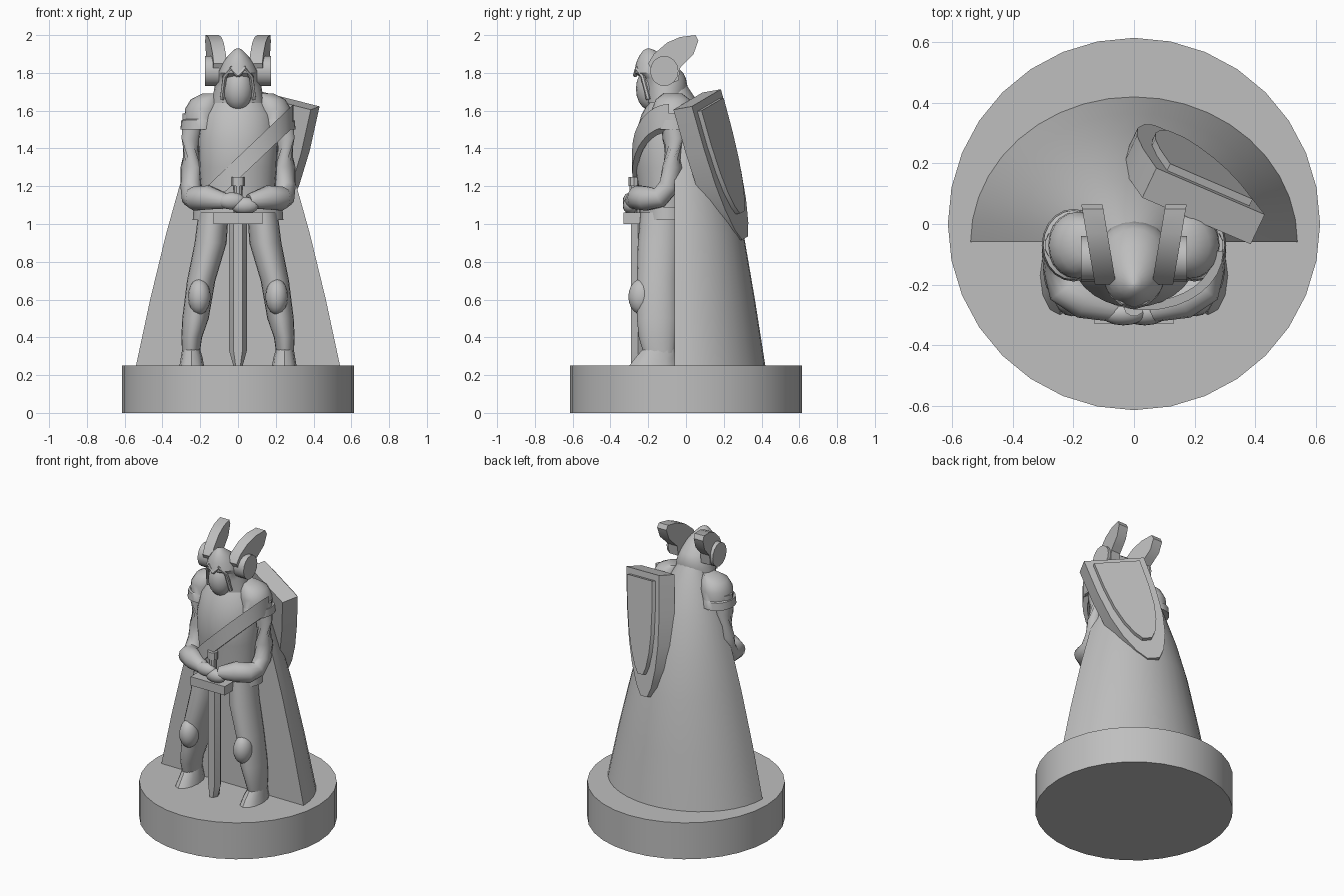
import bpy, bmesh, math
from mathutils import Vector

if "Cube" in bpy.data.objects:
    bpy.data.objects.remove(bpy.data.objects["Cube"])

stone = bpy.data.materials.new("plain_grey")
stone.use_nodes = True
grey = (0.52, 0.52, 0.52, 1)
stone.diffuse_color = grey
stone.node_tree.nodes["Principled BSDF"].inputs["Base Color"].default_value = grey


def finish(name, bm, angle=35):
    bmesh.ops.recalc_face_normals(bm, faces=bm.faces)
    mesh = bpy.data.meshes.new(name)
    bm.to_mesh(mesh)
    bm.free()
    mesh.materials.append(stone)
    ob = bpy.data.objects.new(name, mesh)
    bpy.context.collection.objects.link(ob)
    bpy.ops.object.select_all(action='DESELECT')
    ob.select_set(True)
    bpy.context.view_layer.objects.active = ob
    bpy.ops.object.shade_smooth_by_angle(angle=math.radians(angle))
    return ob


def skin(name, rings, angle=35):
    """Closed solid through rings of points, capped at both ends."""
    bm = bmesh.new()
    loops = [[bm.verts.new(p) for p in ring] for ring in rings]
    n = len(loops[0])
    for a, b in zip(loops, loops[1:]):
        for i in range(n):
            j = (i + 1) % n
            bm.faces.new((a[i], a[j], b[j], b[i]))
    bm.faces.new(loops[0])
    bm.faces.new(loops[-1])
    return finish(name, bm, angle)


def loft(name, sections, side=1, n=20):
    """Stacked ellipses, each given as cx, cy, z, rx, ry."""
    turn = [math.tau * i / n for i in range(n)]
    return skin(name, [[(side * (cx + rx * math.cos(t)), cy + ry * math.sin(t), z) for t in turn]
                       for cx, cy, z, rx, ry in sections])


def tube(name, path, side=1, n=14):
    """Round limb along points, each given as x, y, z, radius."""
    pts = [Vector(p[:3]) for p in path]
    rings = []
    for i, p in enumerate(pts):
        d = pts[min(i + 1, len(pts) - 1)] - pts[max(i - 1, 0)]
        q = d.to_track_quat('Z', 'Y')
        ring = []
        for k in range(n):
            t = math.tau * k / n
            v = p + q @ Vector((math.cos(t), math.sin(t), 0)) * path[i][3]
            ring.append((side * v.x, v.y, v.z))
        rings.append(ring)
    return skin(name, rings, 50)


def ball(name, centre, radii):
    bm = bmesh.new()
    bmesh.ops.create_uvsphere(bm, u_segments=16, v_segments=10, radius=1)
    bmesh.ops.scale(bm, vec=radii, verts=bm.verts)
    bmesh.ops.translate(bm, vec=centre, verts=bm.verts)
    return finish(name, bm)


def box(name, low, high):
    (x, y, z), (X, Y, Z) = low, high
    return skin(name, [[(x, y, h), (X, y, h), (X, Y, h), (x, Y, h)] for h in (z, Z)])


def slab(name, outline, offset):
    """Flat outline pushed along an offset."""
    return skin(name, [outline, [Vector(p) + Vector(offset) for p in outline]])


# Round plinth
loft("base", [(0, 0, 0, 0.615, 0.615), (0, 0, 0.25, 0.615, 0.615)], n=32)

# Cape: half ellipses with a flat front
cape = []
for z, rx, back in [(0.25, 0.54, 0.42), (0.6, 0.465, 0.365), (0.95, 0.38, 0.305), (1.2, 0.31, 0.24),
                    (1.45, 0.225, 0.155), (1.65, 0.13, 0.06), (1.74, 0.08, 0.0)]:
    arc = [math.pi * i / 20 for i in range(21)]
    cape.append([(rx * math.cos(t), -0.06 + (back + 0.06) * math.sin(t), z) for t in arc])
skin("cape", cape)

# Torso with hip skirt
loft("hip_skirt", [(0, -0.1, 1.02, 0.24, 0.15), (0, -0.1, 1.09, 0.235, 0.15)])
loft("torso", [(0, -0.1, 1.0, 0.19, 0.14), (0, -0.1, 1.12, 0.19, 0.14), (0, -0.1, 1.3, 0.205, 0.17),
               (0, -0.1, 1.45, 0.21, 0.175), (0, -0.09, 1.58, 0.19, 0.145),
               (0, -0.08, 1.66, 0.14, 0.11), (0, -0.08, 1.7, 0.1, 0.08)], n=28)

# Diagonal sash
sash = []
for i in range(17):
    t = math.pi * i / 16
    ring = []
    for grow, dz in ((0, -0.06), (0.03, -0.06), (0.03, 0.06), (0, 0.06)):
        x = 0.04 + (0.225 + grow) * math.cos(t)
        ring.append((x, -0.09 - (0.165 + grow) * math.sin(t), 1.295 + 0.95 * x + dz))
    sash.append(ring)
skin("sash", sash)

# Limbs, armour and helmet wings, one set per side
wing = [(-0.2, 1.85), (-0.17, 1.9), (-0.1, 1.96), (-0.03, 1.99), (0.05, 2.0), (0.065, 1.97),
        (0.04, 1.9), (0, 1.86), (-0.03, 1.83), (-0.04, 1.76), (-0.09, 1.74), (-0.16, 1.77)]
for s, tag in ((1, "left"), (-1, "right")):
    loft(tag + "_leg", [(0.13, -0.13, 1.06, 0.08, 0.11), (0.145, -0.14, 0.9, 0.085, 0.115),
                        (0.195, -0.15, 0.7, 0.075, 0.11), (0.225, -0.15, 0.5, 0.07, 0.11),
                        (0.245, -0.15, 0.4, 0.055, 0.1), (0.25, -0.14, 0.3, 0.045, 0.08)], s)
    ball(tag + "_knee_pad", (s * 0.205, -0.235, 0.615), (0.06, 0.07, 0.095))
    loft(tag + "_foot", [(0.245, -0.17, 0.25, 0.065, 0.13), (0.245, -0.16, 0.29, 0.058, 0.11),
                         (0.25, -0.13, 0.37, 0.04, 0.07)], s, 12)
    tube(tag + "_arm", [(0.235, -0.07, 1.58, 0.06), (0.245, -0.07, 1.45, 0.055),
                        (0.25, -0.07, 1.3, 0.055), (0.25, -0.09, 1.2, 0.055),
                        (0.245, -0.14, 1.14, 0.055), (0.225, -0.21, 1.135, 0.065),
                        (0.16, -0.25, 1.14, 0.065), (0.06, -0.285, 1.12, 0.04)], s)
    ball(tag + "_hand", (s * 0.035, -0.295, 1.11 - s * 0.012), (0.075, 0.04, 0.045))
    loft(tag + "_shoulder_guard", [(0.2, -0.07, 1.5, 0.105, 0.12), (0.2, -0.07, 1.55, 0.1, 0.115),
                                   (0.19, -0.07, 1.555, 0.095, 0.11), (0.185, -0.07, 1.61, 0.095, 0.11),
                                   (0.17, -0.07, 1.66, 0.08, 0.09), (0.14, -0.07, 1.69, 0.05, 0.05)], s)
    slab(tag + "_helmet_wing", [(s * (0.093 + 0.17 * y), y, z) for y, z in wing], (s * 0.07, 0, 0))
    disc = [math.tau * i / 16 for i in range(16)]
    slab(tag + "_helmet_disc", [(s * 0.1, -0.115 + 0.075 * math.cos(t), 1.81 + 0.08 * math.sin(t))
                                for t in disc], (s * 0.075, 0, 0))
    tube(tag + "_brow_rim", [(0, -0.27, 1.785, 0.012), (0.035, -0.26, 1.825, 0.012),
                             (0.07, -0.23, 1.78, 0.012), (0.085, -0.2, 1.66, 0.012)], s, 6)

# Pointed helmet and long face
loft("helmet", [(0, -0.11, 1.64, 0.14, 0.1), (0, -0.105, 1.72, 0.125, 0.115),
                (0, -0.115, 1.77, 0.115, 0.115), (0, -0.145, 1.8, 0.108, 0.13),
                (0, -0.165, 1.85, 0.085, 0.1), (0, -0.185, 1.89, 0.055, 0.063),
                (0, -0.195, 1.92, 0.025, 0.03), (0, -0.2, 1.93, 0.005, 0.005)])
ball("face", (0, -0.185, 1.715), (0.08, 0.08, 0.115))

# Sword held point down
skin("sword_blade", [[(-w, -0.255, z), (-w / 2, -0.29, z), (w / 2, -0.29, z),
                      (w, -0.255, z), (w / 2, -0.22, z), (-w / 2, -0.22, z)]
                     for z, w in ((0.25, 0.025), (0.33, 0.047), (1.0, 0.047))])
box("sword_guard", (-0.13, -0.33, 1.0), (0.13, -0.22, 1.06))
loft("sword_grip", [(0, -0.275, 1.06, 0.024, 0.024), (0, -0.275, 1.21, 0.024, 0.024)], n=10)
loft("sword_pommel", [(0, -0.275, 1.2, 0.034, 0.03), (0, -0.275, 1.25, 0.034, 0.03)], n=10)

# Shield slung on the back: U across, V down, N outward
U = Vector((0.895, -0.384, -0.227)).normalized()
V = Vector((-0.192, 0.26, -0.946)).normalized()
N = U.cross(V).normalized()
top = Vector((0.253, 0.108, 1.668))
half = [(0.2, 0), (0.195, 0.25), (0.175, 0.45), (0.14, 0.6), (0.09, 0.72), (0.04, 0.785)]
outline = half + [(-u, v) for u, v in reversed(half)]
slab("shield", [top + U * u + V * v for u, v in outline], -N * 0.11)
slab("shield_panel", [top + U * u * 0.76 + V * (0.04 + v * 0.77) for u, v in outline], N * 0.025)
